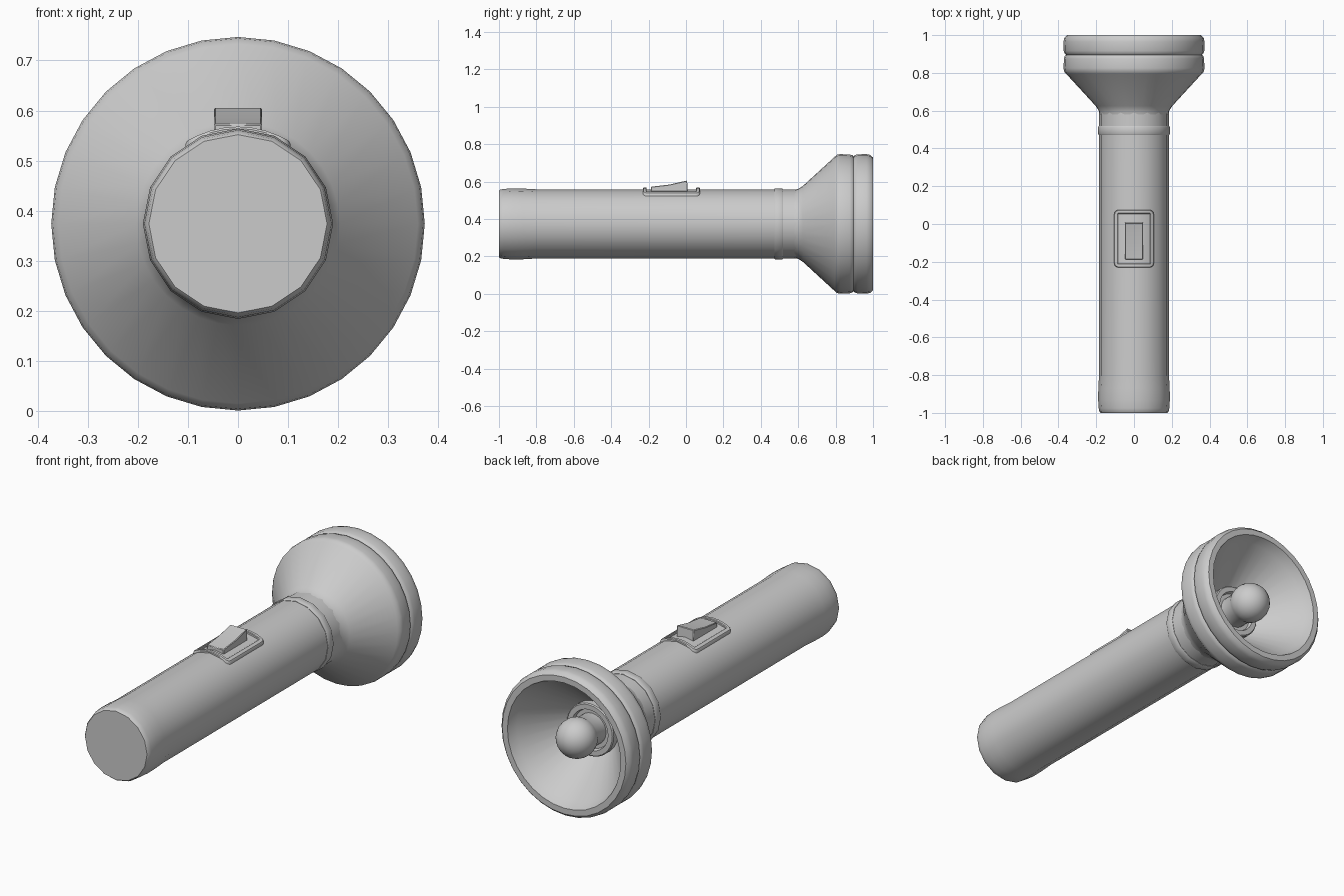
import bpy
import bmesh
import math

if "Cube" in bpy.data.objects:
    bpy.data.objects.remove(bpy.data.objects["Cube"])

AXIS_Z = 0.374
BODY_R = 0.185


def finish(name, bm, angle=35):
    mesh = bpy.data.meshes.new(name)
    bm.to_mesh(mesh)
    bm.free()
    obj = bpy.data.objects.new(name, mesh)
    bpy.context.collection.objects.link(obj)
    bpy.ops.object.select_all(action='DESELECT')
    obj.select_set(True)
    bpy.context.view_layer.objects.active = obj
    bpy.ops.object.shade_smooth_by_angle(angle=math.radians(angle))
    return obj


def bridge(bm, a, b):
    """Join two vertex rings; a ring of one vertex is a pole."""
    n = max(len(a), len(b))
    for j in range(n):
        k = (j + 1) % n
        quad = [a[j % len(a)], b[j % len(b)], b[k % len(b)], a[k % len(a)]]
        bm.faces.new(list(dict.fromkeys(quad)))


def revolve(name, profile, sides):
    """Turn (y, radius) points around the long axis of the torch."""
    bm = bmesh.new()
    rings = []
    for y, r in profile:
        count = sides if r > 0 else 1
        rings.append([bm.verts.new((r * math.cos(2 * math.pi * j / sides), y,
                                    AXIS_Z + r * math.sin(2 * math.pi * j / sides)))
                      for j in range(count)])
    for a, b in zip(rings, rings[1:]):
        bridge(bm, a, b)
    return finish(name, bm)


# Handle tube with slightly swollen tail cap
revolve("handle", [(-1, 0), (-1, 0.178), (-0.994, 0.183), (-0.975, 0.187), (-0.93, 0.19),
                   (-0.87, 0.189), (-0.8, BODY_R), (0.62, BODY_R)], 16)

# Collar band near the neck
revolve("collar", [(0.472, 0.18), (0.472, 0.187), (0.477, 0.19), (0.513, 0.19),
                   (0.518, 0.187), (0.518, 0.18)], 16)

# Flared head with grooved rim, lip and conical reflector
revolve("head", [(0.58, 0.183), (0.60, 0.187), (0.625, 0.203), (0.795, 0.359), (0.807, 0.370),
                 (0.825, 0.373), (0.875, 0.371), (0.890, 0.367), (0.896, 0.360),
                 (0.902, 0.367), (0.917, 0.372), (0.965, 0.373), (0.985, 0.369),
                 (1.0, 0.355), (1.0, 0.325), (0.95, 0.305), (0.74, 0.125), (0.74, 0)], 32)

# Bulb socket ring
revolve("bulb_socket", [(0.73, 0.135), (0.785, 0.135), (0.79, 0.13), (0.79, 0.105),
                        (0.77, 0.10), (0.77, 0)], 32)

# Bulb with narrower neck
dome = [(0.895 + 0.1 * math.sin(math.radians(t)), 0.1 * math.cos(math.radians(t)))
        for t in range(-36, 90, 14)]
revolve("bulb", [(0.76, 0.08), *dome, (0.995, 0)], 24)


def rounded_rect(hx, hy, r):
    """Rounded rectangle outline with its short ends subdivided."""
    quarter = [(hx, 0)]
    quarter += [(hx - r + r * math.cos(t * math.pi / 8), hy - r + r * math.sin(t * math.pi / 8))
                for t in range(5)]
    quarter += [((hx - r) * f, hy) for f in (0.66, 0.33)]
    left = [(-x, y) for x, y in reversed(quarter)]
    upper = quarter + [(0, hy)] + left
    return upper + [(x, -y) for x, y in reversed(upper[1:-1])]


# Switch frame wrapped over the handle
bm = bmesh.new()
rings = []
for inset, lift in [(0, -0.012), (0, 0.005), (0.003, 0.009), (0.017, 0.009),
                    (0.02, 0.006), (0.02, -0.012)]:
    outline = rounded_rect(0.105 - inset, 0.152 - inset, max(0.022 - inset, 0.005))
    rings.append([bm.verts.new((x, y - 0.078, AXIS_Z + math.sqrt((BODY_R + lift) ** 2 - x * x)))
                  for x, y in outline])
for a, b in zip(rings, rings[1:]):
    bridge(bm, a, b)
bmesh.ops.recalc_face_normals(bm, faces=bm.faces)
finish("switch_frame", bm)

# Rocker switch: wedge profile pushed across the width
bm = bmesh.new()
side = [(-0.187, 0.53), (0.01, 0.53), (0.006, 0.606), (-0.09, 0.584), (-0.187, 0.573)]
ends = [[bm.verts.new((x, y, z)) for y, z in side] for x in (-0.048, 0.048)]
bridge(bm, *ends)
for end in ends:
    bm.faces.new(end)
bmesh.ops.recalc_face_normals(bm, faces=bm.faces)
rocker = finish("rocker_switch", bm, 10)
bevel = rocker.modifiers.new("soft_edges", 'BEVEL')
bevel.width = 0.003
bevel.segments = 1
